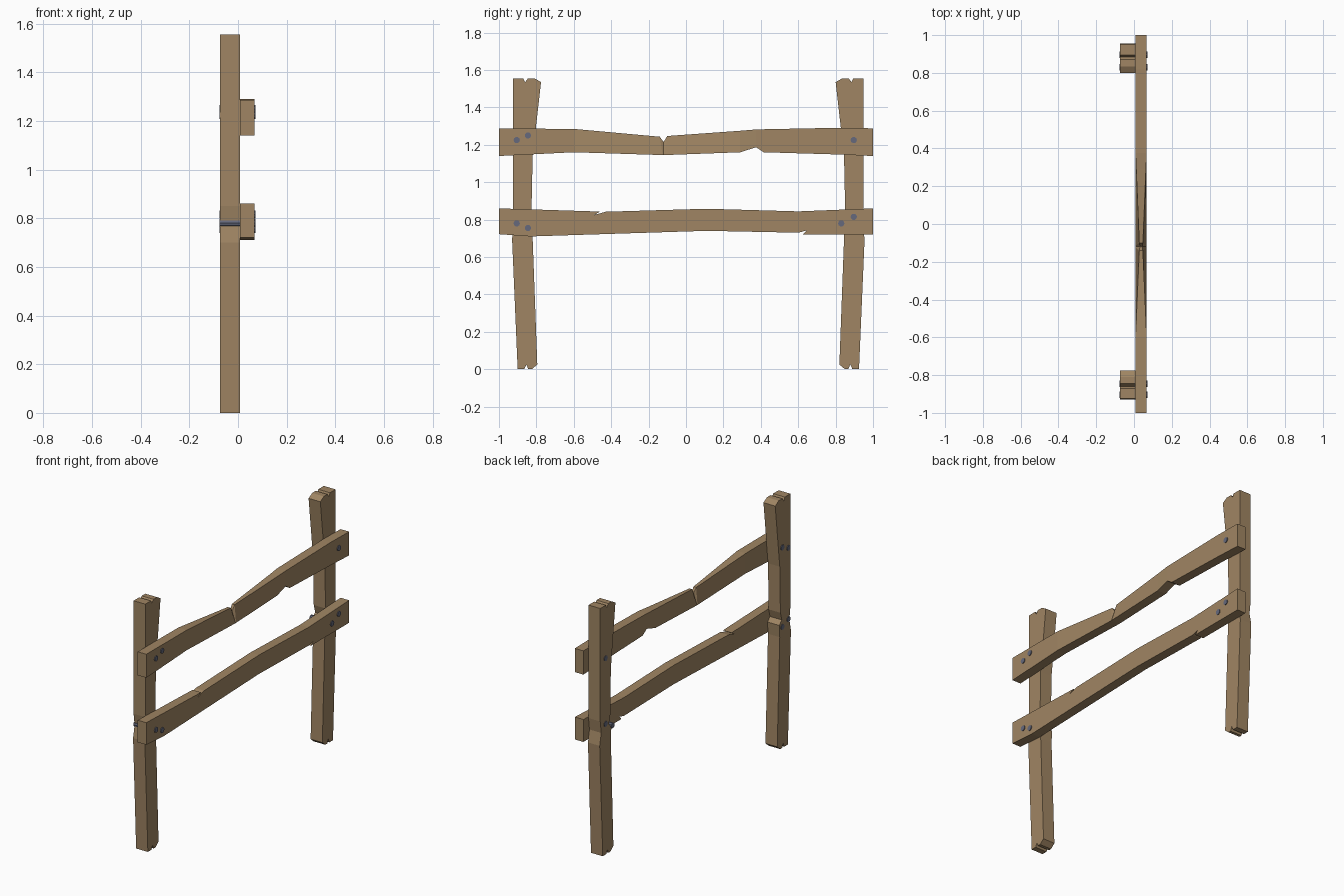
import bpy, bmesh
from mathutils import Matrix

default = bpy.data.objects.get("Cube")
if default:
    bpy.data.objects.remove(default, do_unlink=True)


def make_material(name, rgb):
    mat = bpy.data.materials.new(name)
    mat.use_nodes = True
    mat.diffuse_color = (*rgb, 1)
    mat.node_tree.nodes["Principled BSDF"].inputs["Base Color"].default_value = (*rgb, 1)
    return mat


wood = make_material("weathered wood", (0.35, 0.235, 0.125))
iron = make_material("blue grey iron", (0.13, 0.14, 0.20))

POST_BACK, JOINT, RAIL_FRONT = -0.073, 0.008, 0.067


def finish(name, bm, mat):
    bmesh.ops.recalc_face_normals(bm, faces=bm.faces[:])
    mesh = bpy.data.meshes.new(name)
    bm.to_mesh(mesh)
    bm.free()
    mesh.materials.append(mat)
    obj = bpy.data.objects.new(name, mesh)
    bpy.context.collection.objects.link(obj)
    return obj


def plank(name, profile, x0, x1):
    """Extrude a (y, z) outline along x."""
    bm = bmesh.new()
    face = bm.faces.new([bm.verts.new((x0, y, z)) for y, z in profile])
    new = bmesh.ops.extrude_face_region(bm, geom=[face])["geom"]
    bmesh.ops.translate(bm, vec=(x1 - x0, 0, 0),
                        verts=[v for v in new if isinstance(v, bmesh.types.BMVert)])
    return finish(name, bm, wood)


# Posts: one hewn outline with split ends, mirrored for the second post
post = [(-.925, 1.555), (-.87, 1.555), (-.86, 1.535), (-.845, 1.555), (-.81, 1.555),
        (-.775, 1.535), (-.82, 1.14), (-.826, .85), (-.84, .80), (-.815, .775),
        (-.82, .70), (-.795, .025), (-.825, 0), (-.843, 0), (-.853, .025),
        (-.865, 0), (-.90, 0), (-.93, .70), (-.915, .775), (-.925, .85)]
plank("front_post", post, POST_BACK, JOINT)
plank("back_post", [(.025 - y, z) for y, z in post], POST_BACK, JOINT)

# Lower rail with a splinter above and below
plank("lower_rail",
      [(-1, .86), (-.46, .843), (-.49, .825), (-.43, .842), (.11, .858), (.6, .844),
       (1, .86), (1, .72), (.625, .72), (.645, .742), (.6, .73), (.11, .74),
       (-.83, .71), (-1, .722)], JOINT, RAIL_FRONT)

# Upper rail: (top y, bottom y, bottom z, top z, pinch of the top edge)
stations = [(-1, -1, 1.14, 1.287, 0), (-.6, -.6, 1.16, 1.285, 0),
            (-.14, -.125, 1.145, 1.243, .02), (-.12, -.12, 1.145, 1.215, .024),
            (-.10, -.115, 1.145, 1.247, .02), (.29, .29, 1.16, 1.275, .004),
            (.375, .375, 1.187, 1.282, 0), (.415, .415, 1.16, 1.283, 0),
            (.82, .82, 1.148, 1.291, 0), (1, 1, 1.14, 1.288, 0)]
bm = bmesh.new()
rings = []
for yt, yb, zb, zt, p in stations:
    corners = [(JOINT, yb, zb), (RAIL_FRONT, yb, zb), (RAIL_FRONT - p, yt, zt), (JOINT + p, yt, zt)]
    rings.append([bm.verts.new(c) for c in corners])
for a, b in zip(rings, rings[1:]):
    for i in range(4):
        j = (i + 1) % 4
        bm.faces.new((a[i], a[j], b[j], b[i]))
bm.faces.new(rings[0])
bm.faces.new(rings[-1])
finish("upper_rail", bm, wood)

# Nails driven through rails and posts
nails = [(-.905, 1.225), (-.845, 1.25), (.897, 1.225), (-.905, .78),
         (-.845, .755), (.83, .78), (.897, .815)]
for n, (y, z) in enumerate(nails, 1):
    bm = bmesh.new()
    bmesh.ops.create_cone(bm, cap_ends=True, segments=10, radius1=.017, radius2=.017, depth=.148,
                          matrix=Matrix.Translation((-.0025, y, z)) @ Matrix.Rotation(1.5708, 4, 'Y'))
    finish(f"nail_{n}", bm, iron)
